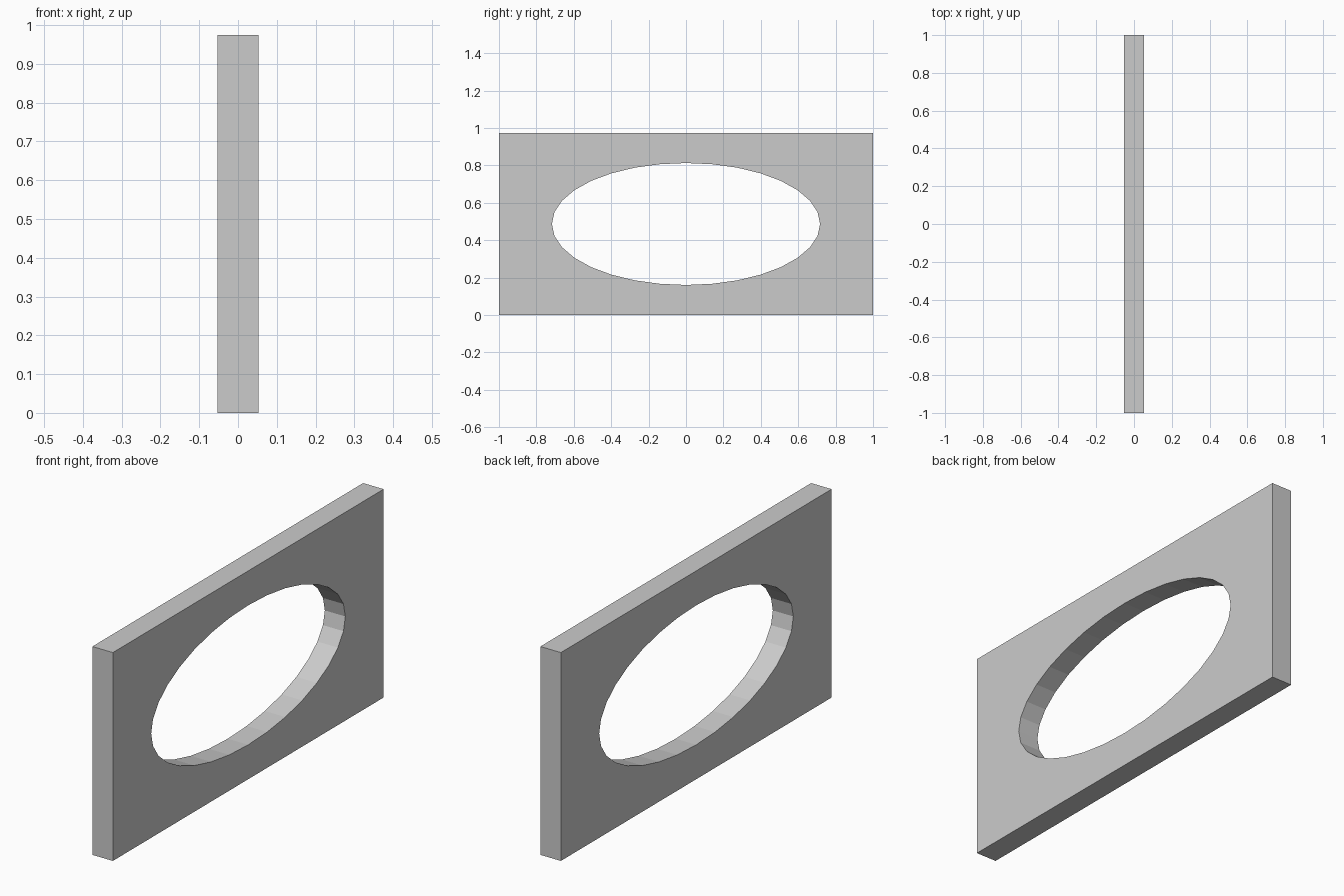
import bpy, bmesh
from math import cos, sin, tau

if "Cube" in bpy.data.objects:
    bpy.data.objects.remove(bpy.data.objects["Cube"])

HALF_T, HALF_W, HEIGHT = 0.053, 1.0, 0.974
HOLE_Y, HOLE_Z, SIDES = 0.717, 0.326, 32

bm = bmesh.new()


def add_loop(points):
    """Closed edge loop in the YZ plane at the panel's -x face."""
    verts = [bm.verts.new((-HALF_T, y, z)) for y, z in points]
    return [bm.edges.new((a, b)) for a, b in zip(verts, verts[1:] + verts[:1])]


# Rectangular outline and 32-sided oval opening
outline = add_loop([(-HALF_W, 0), (HALF_W, 0), (HALF_W, HEIGHT), (-HALF_W, HEIGHT)])
opening = add_loop([(HOLE_Y * cos(tau * i / SIDES),
                     HEIGHT / 2 + HOLE_Z * sin(tau * i / SIDES)) for i in range(SIDES)])

# Fill between the loops, then extrude to the panel thickness
bmesh.ops.triangle_fill(bm, edges=outline + opening, use_beauty=True, normal=(-1, 0, 0))
result = bmesh.ops.extrude_face_region(bm, geom=bm.faces[:], use_keep_orig=True)
new_verts = [g for g in result["geom"] if isinstance(g, bmesh.types.BMVert)]
bmesh.ops.translate(bm, verts=new_verts, vec=(2 * HALF_T, 0, 0))
bmesh.ops.recalc_face_normals(bm, faces=bm.faces[:])

# Wall panel with oval window
mesh = bpy.data.meshes.new("panel_with_oval_opening")
bm.to_mesh(mesh)
bm.free()
panel = bpy.data.objects.new("panel_with_oval_opening", mesh)
bpy.context.collection.objects.link(panel)
